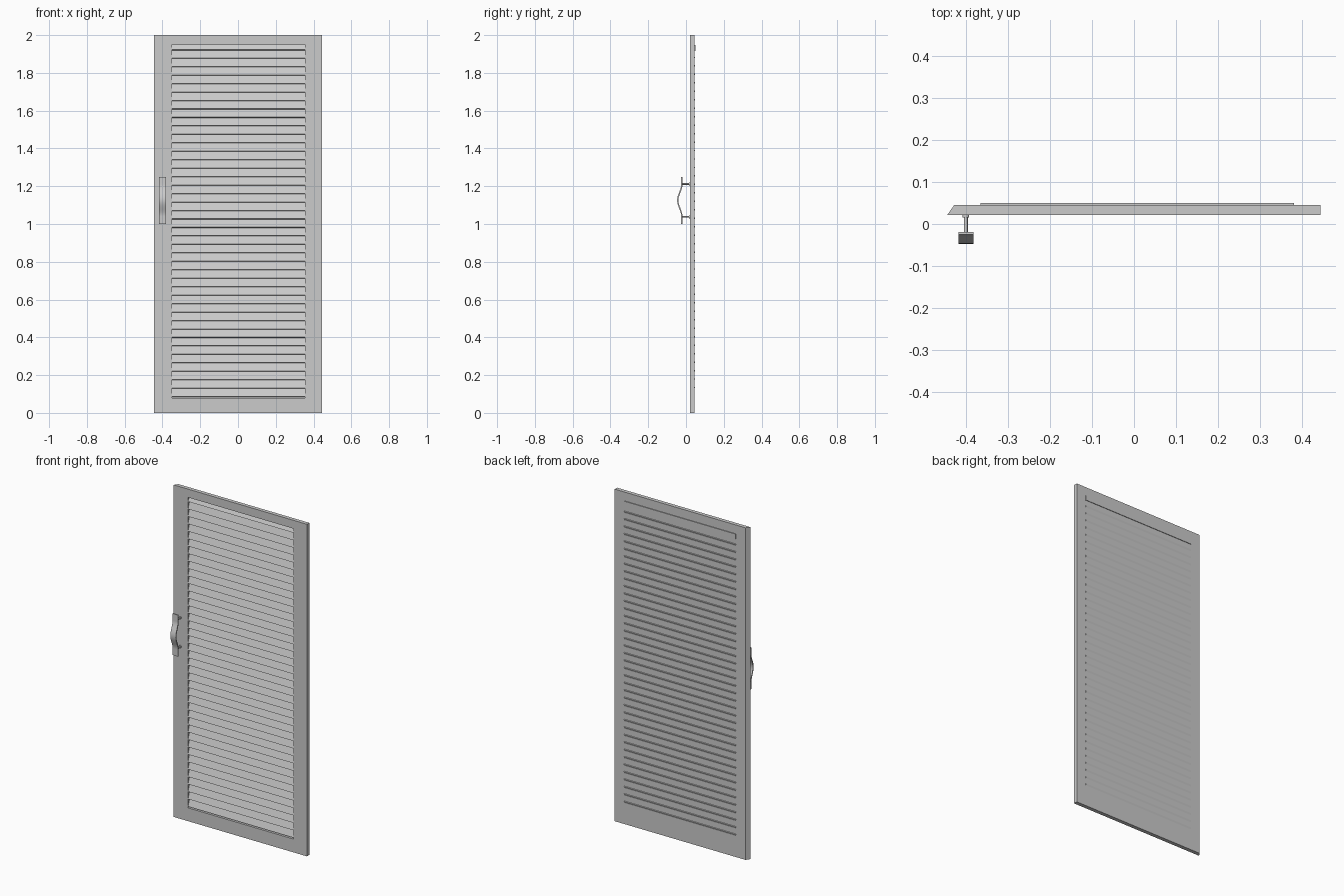
import bpy, bmesh, math
from mathutils import Matrix

if "Cube" in bpy.data.objects:
    bpy.data.objects.remove(bpy.data.objects["Cube"])


def link(name, bm):
    bmesh.ops.recalc_face_normals(bm, faces=bm.faces[:])
    mesh = bpy.data.meshes.new(name)
    bm.to_mesh(mesh)
    bm.free()
    obj = bpy.data.objects.new(name, mesh)
    bpy.context.collection.objects.link(obj)
    return obj


def extrude(bm, points, offset):
    """Extrude a closed 3D outline along an offset."""
    face = bm.faces.new([bm.verts.new(p) for p in points])
    new = bmesh.ops.extrude_face_region(bm, geom=[face])["geom"]
    verts = [v for v in new if isinstance(v, bmesh.types.BMVert)]
    bmesh.ops.translate(bm, verts=verts, vec=offset)


def smooth(obj, angle=40):
    bpy.ops.object.select_all(action='DESELECT')
    obj.select_set(True)
    bpy.context.view_layer.objects.active = obj
    bpy.ops.object.shade_smooth_by_angle(angle=math.radians(angle))


# Door panel: bevelled closing edge on the left
bm = bmesh.new()
extrude(bm, [(-0.444, 0.022, 0), (0.444, 0.022, 0), (0.444, 0.045, 0),
             (-0.428, 0.045, 0)], (0, 0, 2))
panel = link("door_panel", bm)

# Recessed field for the louvres
bm = bmesh.new()
extrude(bm, [(-0.35, 0.0, 0.08), (0.355, 0.0, 0.08), (0.355, 0.0, 1.95),
             (-0.35, 0.0, 1.95)], (0, 0.042, 0))
cutter = link("recess_cutter", bm)
cutter.hide_render = True
cut = panel.modifiers.new("recess", 'BOOLEAN')
cut.object = cutter
cut.operation = 'DIFFERENCE'
cut.solver = 'EXACT'
bpy.context.view_layer.objects.active = panel
bpy.ops.object.modifier_apply(modifier=cut.name)
bpy.data.objects.remove(cutter)

# Tilted louvre slats, tips breaking through the back
bm = bmesh.new()
count, pitch = 42, 0.0448
for i in range(count):
    z = 0.087 + i * pitch
    top = min(z + 0.053, 1.947)
    profile = [(0.024, z), (0.030, z - 0.003), (0.0485, top - 0.003), (0.043, top)]
    if i == count - 1:
        profile = [(0.024, z), (0.030, z - 0.003), (0.0495, 1.917), (0.0495, 1.947), (0.036, 1.947)]
    extrude(bm, [(-0.365, y, h) for y, h in profile], (0.746, 0, 0))
link("louvre_slats", bm)

# Handle strap: flat ends with a smooth bow
bm = bmesh.new()
half, thick, steps = 0.085, 0.007, 28
centre = []
for i in range(steps + 1):
    u = -1 + 2 * i / steps
    centre.append((-0.022 - 0.0215 * 0.5 * (1 + math.cos(math.pi * u)), 1.125 + half * u))
centre = [(-0.022, 1.0)] + centre + [(-0.022, 1.25)]
front, back = [], []
for i, (y, z) in enumerate(centre):
    a, b = centre[max(i - 1, 0)], centre[min(i + 1, len(centre) - 1)]
    dy, dz = b[0] - a[0], b[1] - a[1]
    n = math.hypot(dy, dz)
    oy, oz = dz / n * thick / 2, -dy / n * thick / 2
    front.append((-0.418, y - oy, z - oz))
    back.append((-0.418, y + oy, z + oz))
extrude(bm, front + back[::-1], (0.036, 0, 0))
smooth(link("handle_strap", bm))

# Handle posts with a small flange at the door
bm = bmesh.new()
for z in (1.038, 1.212):
    for radius, y0, y1 in ((0.0045, -0.021, 0.023), (0.008, 0.015, 0.023)):
        place = Matrix.Translation((-0.4, (y0 + y1) / 2, z)) @ Matrix.Rotation(math.pi / 2, 4, 'X')
        bmesh.ops.create_cone(bm, cap_ends=True, segments=20, radius1=radius,
                              radius2=radius, depth=y1 - y0, matrix=place)
smooth(link("handle_posts", bm))
